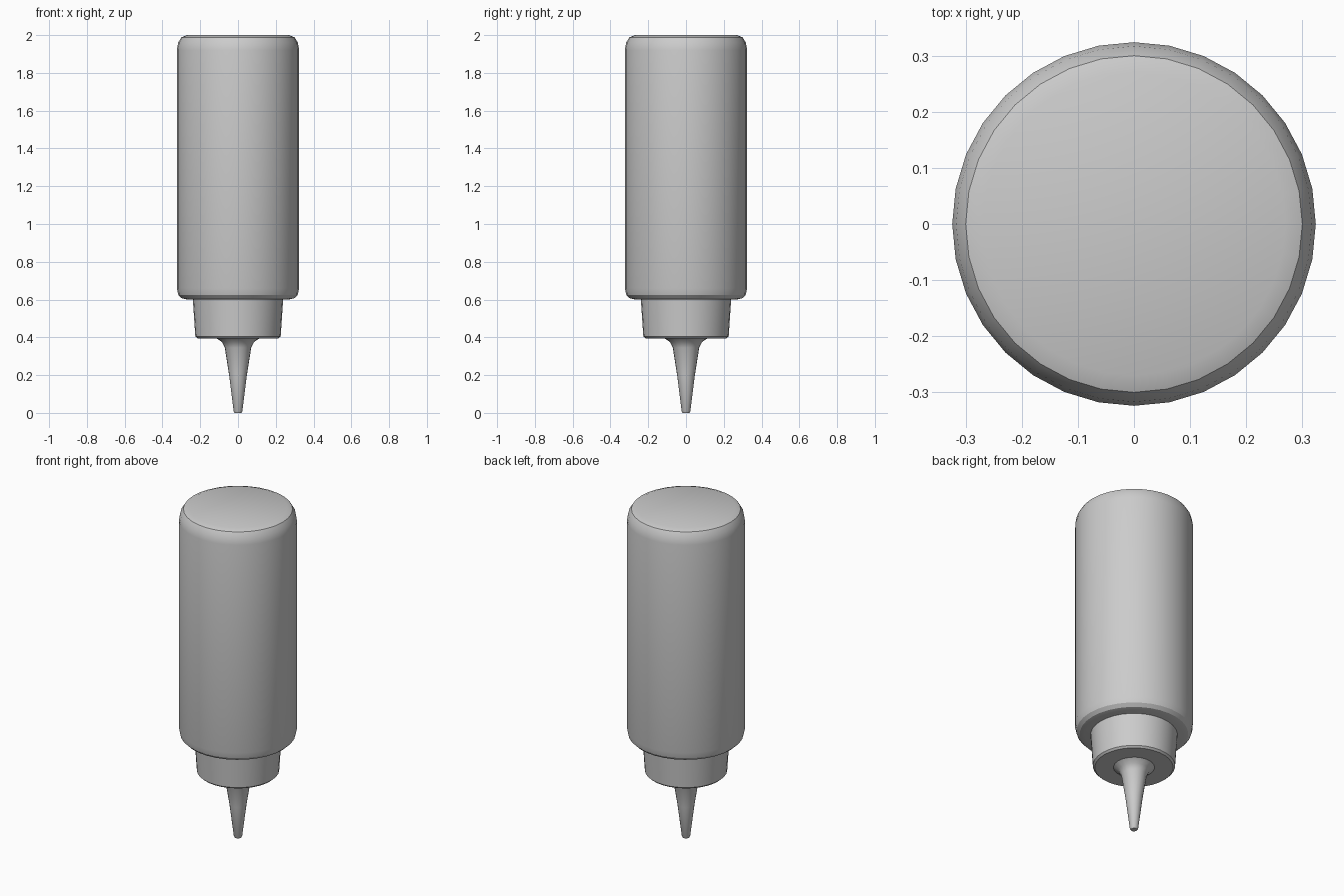
import bpy, bmesh, math

if "Cube" in bpy.data.objects:
    bpy.data.objects.remove(bpy.data.objects["Cube"])


def lathe(name, profile, sides):
    """Closed solid of revolution from (radius, z) rings, listed bottom to top."""
    bm = bmesh.new()
    rings = []
    for r, z in profile:
        rings.append([bm.verts.new((r * math.cos(2 * math.pi * i / sides),
                                    r * math.sin(2 * math.pi * i / sides), z))
                      for i in range(sides)])
    for low, high in zip(rings, rings[1:]):
        for i in range(sides):
            j = (i + 1) % sides
            bm.faces.new((low[i], low[j], high[j], high[i]))
    bm.faces.new(rings[0][::-1])
    bm.faces.new(rings[-1])
    mesh = bpy.data.meshes.new(name)
    bm.to_mesh(mesh)
    bm.free()
    obj = bpy.data.objects.new(name, mesh)
    bpy.context.collection.objects.link(obj)
    bpy.ops.object.select_all(action='DESELECT')
    obj.select_set(True)
    bpy.context.view_layer.objects.active = obj
    bpy.ops.object.shade_smooth_by_angle(angle=math.radians(30))
    return obj


# Upside-down bottle body with rounded shoulder and base
lathe("bottle_body", [(0.27, 0.60), (0.298, 0.607), (0.316, 0.625), (0.324, 0.66),
                      (0.324, 1.92), (0.317, 1.96), (0.30, 1.988), (0.27, 2.0)], 32)

# Screw cap, slightly tapered
lathe("cap", [(0.215, 0.395), (0.226, 0.405), (0.239, 0.60)], 32)

# Tapered nozzle with a small flare where it meets the cap
lathe("nozzle", [(0.018, 0.0), (0.023, 0.008), (0.047, 0.20), (0.07, 0.345),
                 (0.085, 0.375), (0.115, 0.396)], 20)
